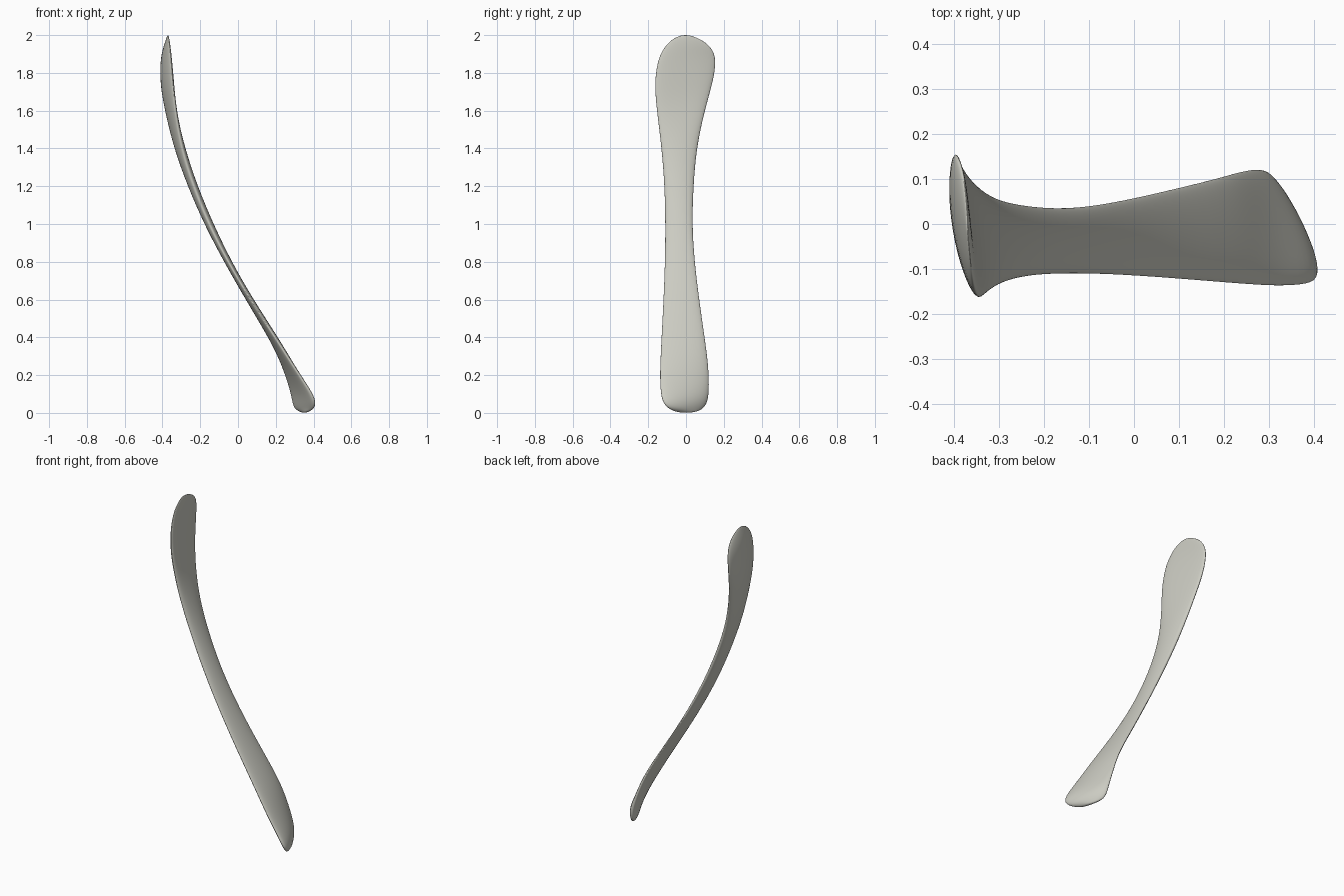
import bpy
import bmesh
from math import sin, cos, tau, sqrt

SEGMENTS = 20

# Cross-sections from bottom to top:
# height, x min, x max, y min, y max, skew of the blade in x towards its +y edge
SECTIONS = [
    (.004, .33, .37, -.05, .05, -.016),
    (.02, .3, .402, -.09, .09, -.046),
    (.05, .288, .414, -.122, .112, -.055),
    (.1, .28, .4, -.136, .123, -.05),
    (.2, .25, .333, -.14, .123, -.032),
    (.3, .21, .272, -.136, .114, -.018),
    (.4, .16, .212, -.131, .1, -.01),
    (.6, .04, .082, -.12, .071, -.004),
    (.8, -.075, -.034, -.112, .046, 0),
    (1, -.18, -.13, -.11, .033, 0),
    (1.2, -.267, -.214, -.114, .04, -.004),
    (1.4, -.34, -.28, -.13, .056, -.01),
    (1.6, -.386, -.325, -.156, .1, -.018),
    (1.74, -.412, -.338, -.17, .142, -.025),
    (1.87, -.412, -.35, -.153, .166, -.023),
    (1.94, -.394, -.357, -.115, .135, -.012),
    (1.98, -.38, -.363, -.072, .075, -.005),
    (1.998, -.374, -.368, -.03, .025, -.001),
]


def make_material(name, colour):
    material = bpy.data.materials.new(name)
    material.use_nodes = True
    material.diffuse_color = colour
    shader = material.node_tree.nodes["Principled BSDF"]
    shader.inputs["Base Color"].default_value = colour
    shader.inputs["Roughness"].default_value = 0.6
    return material


def add_ring(mesh, height, x_min, x_max, y_min, y_max, skew):
    """Add one skewed oval ring whose outline fits the given extents."""
    centre_x, centre_y = (x_min + x_max) / 2, (y_min + y_max) / 2
    half_x, half_y = (x_max - x_min) / 2, (y_max - y_min) / 2
    thickness = sqrt(max(half_x ** 2 - skew ** 2, 0))
    # The upper paddle bulges outwards and is flatter on its inner side
    bow = -0.25 * half_x if height > 1.5 else 0
    ring = []
    for step in range(SEGMENTS):
        angle = tau * step / SEGMENTS
        across = cos(angle)
        x = centre_x + thickness * sin(angle) + skew * across
        x += bow * (0.5 - across ** 2)
        ring.append(mesh.verts.new((x, centre_y + half_y * across, height)))
    return ring


def close_end(mesh, ring, height):
    """Close a ring with a fan of triangles around its centre."""
    tip = sum((vert.co for vert in ring), ring[0].co * 0) / SEGMENTS
    tip.z = height
    centre = mesh.verts.new(tip)
    for step in range(SEGMENTS):
        mesh.faces.new((ring[step], ring[step - 1], centre))


def build_blade(name, material):
    mesh = bmesh.new()
    rings = [add_ring(mesh, *section) for section in SECTIONS]

    # Skin neighbouring rings, then close both ends
    for lower, upper in zip(rings, rings[1:]):
        for step in range(SEGMENTS):
            mesh.faces.new((lower[step - 1], lower[step],
                            upper[step], upper[step - 1]))
    close_end(mesh, rings[0], 0)
    close_end(mesh, rings[-1], 2)
    bmesh.ops.recalc_face_normals(mesh, faces=mesh.faces[:])
    for face in mesh.faces:
        face.smooth = True

    data = bpy.data.meshes.new(name)
    mesh.to_mesh(data)
    mesh.free()
    data.materials.append(material)
    blade = bpy.data.objects.new(name, data)
    bpy.context.collection.objects.link(blade)

    # Round the surface between the sections
    rounding = blade.modifiers.new("rounding", "SUBSURF")
    rounding.levels = rounding.render_levels = 2
    return blade


default_cube = bpy.data.objects.get("Cube")
if default_cube:
    bpy.data.objects.remove(default_cube, do_unlink=True)

# Curved blade with a broad upper paddle and a flared foot
build_blade("curved_blade", make_material("warm_grey", (0.6, 0.6, 0.54, 1)))
